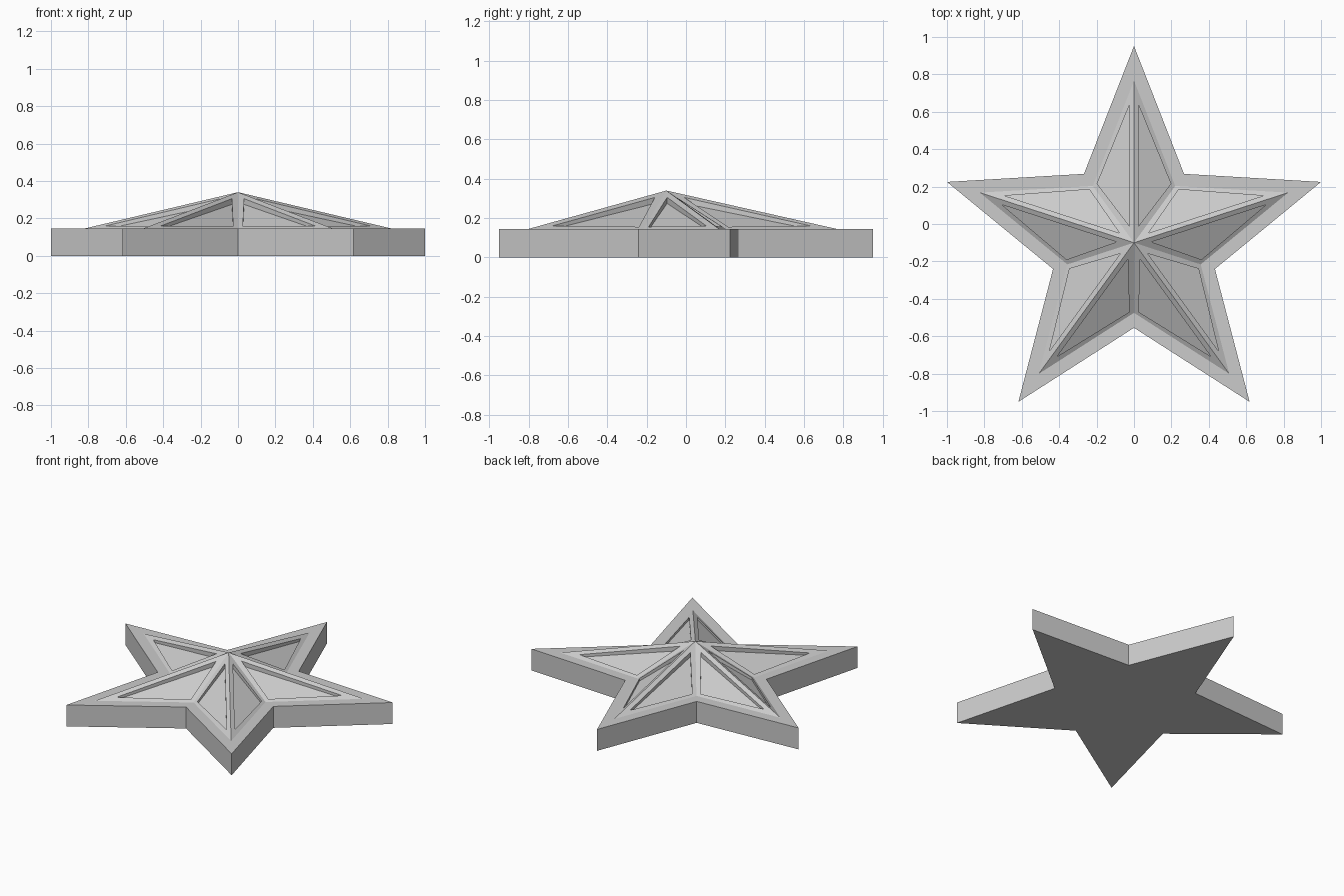
import bpy
import bmesh
from math import cos, sin, pi
from mathutils import Vector, Matrix

cube = bpy.data.objects.get("Cube")
if cube:
    bpy.data.objects.remove(cube, do_unlink=True)

TIP, NOTCH = 1.0515, 0.455      # outer star radii
SCALE = 0.824                   # raised star relative to the outer star
BASE, PEAK = 0.145, 0.34        # slab top and apex heights
CENTRE = Vector((0, -0.1, 0))

grey = bpy.data.materials.new("plain_grey")
grey.use_nodes = True
grey.diffuse_color = (0.6, 0.6, 0.6, 1)
bsdf = grey.node_tree.nodes["Principled BSDF"]
bsdf.inputs["Base Color"].default_value = grey.diffuse_color
bsdf.inputs["Roughness"].default_value = 0.8


def add_face(bm, points, facing):
    """Add a face whose normal points along the facing direction."""
    face = bm.faces.new([bm.verts.new(p) for p in points])
    face.normal_update()
    if face.normal.dot(facing) < 0:
        face.normal_flip()


def finish(bm, name):
    bmesh.ops.remove_doubles(bm, verts=bm.verts, dist=0.0005)
    mesh = bpy.data.meshes.new(name)
    bm.to_mesh(mesh)
    bm.free()
    mesh.materials.append(grey)
    obj = bpy.data.objects.new(name, mesh)
    obj.location = CENTRE
    bpy.context.collection.objects.link(obj)


def star(scale, z):
    points = []
    for i in range(10):
        r = scale * (NOTCH if i % 2 else TIP)
        a = pi / 2 + i * pi / 5
        points.append(Vector((r * cos(a), r * sin(a), z)))
    return points


# Star slab: underside, side walls and a flat rim
UP = Vector((0, 0, 1))
bm = bmesh.new()
bottom, top, inner = star(1, 0), star(1, BASE), star(SCALE, BASE)
add_face(bm, bottom, -UP)
for i in range(10):
    j = (i + 1) % 10
    outward = (bottom[i] + bottom[j]) / 2
    add_face(bm, [bottom[i], bottom[j], top[j], top[i]], outward)
    add_face(bm, [top[i], top[j], inner[j], inner[i]], UP)
finish(bm, "star_base")

# One half arm of the faceted star, lying along +x
tip = Vector((TIP * SCALE, 0))
notch = Vector((cos(pi / 5), sin(pi / 5))) * NOTCH * SCALE
edge = notch - tip
normal = Vector((edge.y, -edge.x)).normalized()
reach = normal.dot(tip)


def on_slope(p, low, high):
    return Vector((p[0], p[1], low + (high - low) * (1 - normal.dot(Vector(p)) / reach)))


facet = [on_slope(p, BASE, PEAK) for p in ((0, 0), tip, notch)]
panel = [(0.09, 0.025), (0.735, 0.025), (0.315, 0.197)]
rim = [on_slope(p, BASE, PEAK) for p in panel]
floor = [on_slope(p, BASE - 0.016, PEAK - 0.034) for p in panel]
middle = sum(rim, Vector()) / 3

# Raised star: ten facets, each with a sunken triangular panel
bm = bmesh.new()
for arm in range(5):
    turn = Matrix.Rotation(pi / 2 + arm * 2 * pi / 5, 3, 'Z')
    for side in (1, -1):
        place = turn @ Matrix.Diagonal((1, side, 1))
        f, r, d = ([place @ p for p in loop] for loop in (facet, rim, floor))
        add_face(bm, d, UP)
        for i in range(3):
            j = (i + 1) % 3
            add_face(bm, [f[i], f[j], r[j], r[i]], UP)
            inward = place @ middle - (r[i] + r[j]) / 2
            add_face(bm, [r[i], r[j], d[j], d[i]], inward)
finish(bm, "raised_star")
